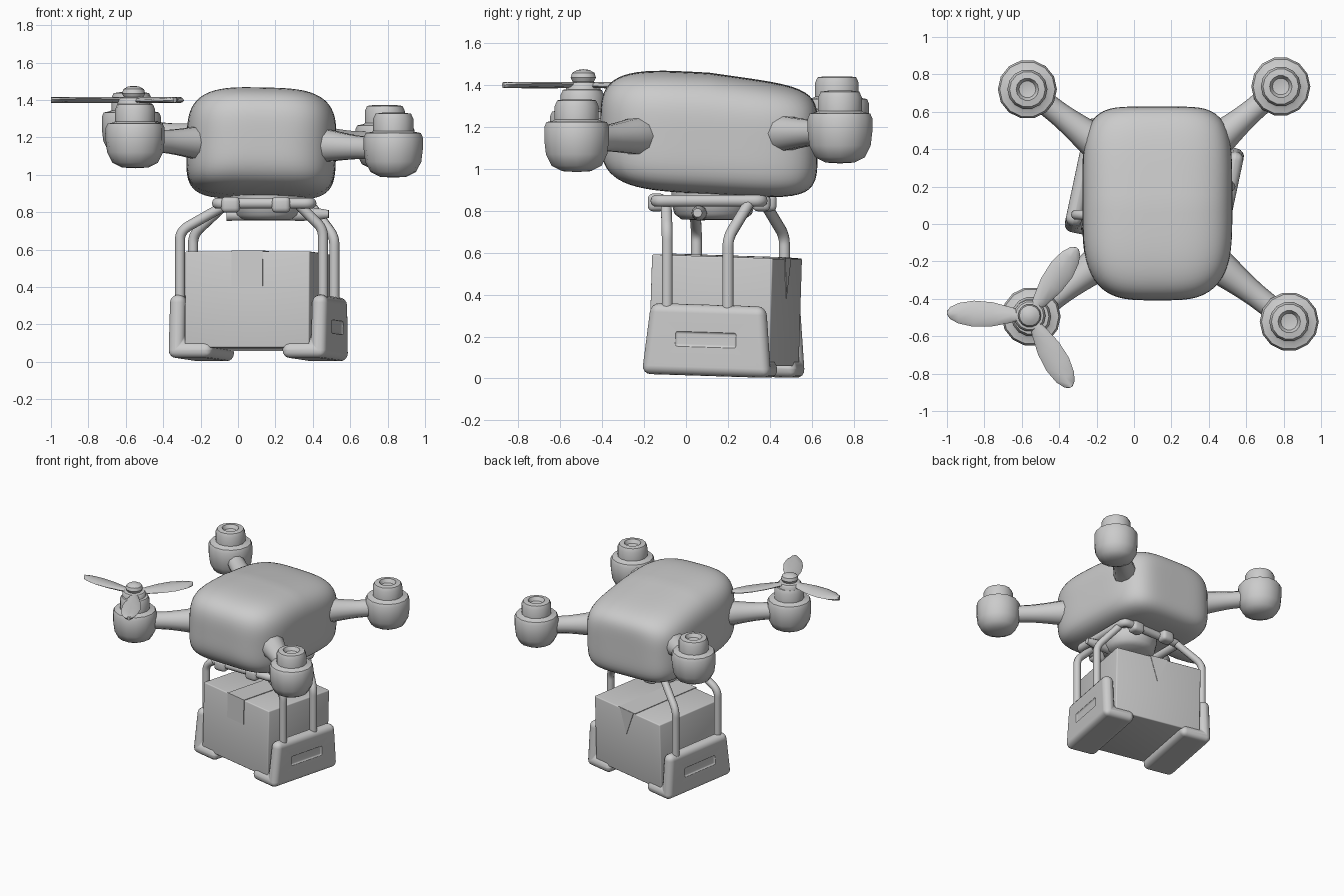
import bpy, bmesh
from math import sin, cos, pi, radians
from mathutils import Matrix, Vector

if "Cube" in bpy.data.objects:
    bpy.data.objects.remove(bpy.data.objects["Cube"], do_unlink=True)

grey = bpy.data.materials.new("plain_grey")
grey.use_nodes = True
grey.diffuse_color = (0.6, 0.6, 0.6, 1)
grey.node_tree.nodes["Principled BSDF"].inputs["Base Color"].default_value = (0.6, 0.6, 0.6, 1)

# Cargo frame: turned and tipped slightly under the body
CARGO = (Matrix.Translation((0.108, 0.178, 0)) @ Matrix.Rotation(radians(-12), 4, "Z")
         @ Matrix.Rotation(radians(-1.8), 4, "X"))


def activate(ob):
    bpy.ops.object.select_all(action="DESELECT")
    ob.select_set(True)
    bpy.context.view_layer.objects.active = ob


def finish(ob, angle=40):
    activate(ob)
    bpy.ops.object.shade_smooth_by_angle(angle=radians(angle))


def make(name, bm, matrix=None, bevel=0, segments=3, angle=40):
    """Turn a bmesh into a finished, optionally bevelled object."""
    bmesh.ops.recalc_face_normals(bm, faces=bm.faces[:])
    mesh = bpy.data.meshes.new(name)
    bm.to_mesh(mesh)
    bm.free()
    mesh.materials.append(grey)
    ob = bpy.data.objects.new(name, mesh)
    bpy.context.collection.objects.link(ob)
    if matrix:
        ob.matrix_world = matrix
    if bevel:
        mod = ob.modifiers.new("bevel", "BEVEL")
        mod.width, mod.segments = bevel, segments
        activate(ob)
        bpy.ops.object.modifier_apply(modifier="bevel")
    finish(ob, angle)
    return ob


def block(name, size, centre, matrix=None, bevel=0):
    bm = bmesh.new()
    bmesh.ops.create_cube(bm, size=1)
    for v in bm.verts:
        v.co = Vector(a * s + c for a, s, c in zip(v.co, size, centre))
    return make(name, bm, matrix, bevel)


def lathe(name, profile, matrix, sides):
    bm = bmesh.new()
    verts = [bm.verts.new((r, 0, z)) for r, z in profile]
    edges = [bm.edges.new(p) for p in zip(verts, verts[1:])]
    bmesh.ops.spin(bm, geom=verts + edges, axis=(0, 0, 1), cent=(0, 0, 0),
                   angle=2 * pi, steps=sides, use_duplicate=False)
    bmesh.ops.remove_doubles(bm, verts=bm.verts[:], dist=0.0005)
    return make(name, bm, matrix)


def tube(name, points, radius, radii=None, closed=False):
    curve = bpy.data.curves.new(name, "CURVE")
    curve.dimensions = "3D"
    curve.bevel_depth, curve.bevel_resolution = radius, 3
    curve.use_fill_caps = not closed
    line = curve.splines.new("NURBS")
    line.points.add(len(points) - 1)
    for i, p in enumerate(points):
        line.points[i].co = (*p, 1)
        line.points[i].radius = radii[i] if radii else 1
    line.order_u, line.resolution_u = 3, 6
    line.use_endpoint_u, line.use_cyclic_u = not closed, closed
    ob = bpy.data.objects.new(name, curve)
    bpy.context.collection.objects.link(ob)
    curve.materials.append(grey)
    activate(ob)
    bpy.ops.object.convert(target="MESH")
    finish(bpy.context.view_layer.objects.active)


# Body: soft squared shell, rounder on top and in front, sloping down to the rear
bm = bmesh.new()
bmesh.ops.create_cube(bm, size=2)
bmesh.ops.subdivide_edges(bm, edges=bm.edges[:], cuts=19, use_grid_fill=True)
for v in bm.verts:
    x, y, z = v.co
    p, q = (3.4 if z > 0 else 5), (3.9 if y < 0 else 5.5)
    k = ((abs(x) ** p + abs(z) ** p) ** (q / p) + abs(y) ** q) ** (-1 / q)
    x, y, z = x * k, y * k, z * k
    drop = 0.028 * y + 0.045 * max(0, y) * max(0, z)
    taper = 1 - (0.1 if y < 0 else 0.08) * y ** 4
    v.co = (x * 0.4 * taper, y * 0.518, z * 0.288 - drop)
make("body", bm, Matrix.Translation((0.125, 0.11, 1.17)) @ Matrix.Rotation(radians(1.2), 4, "Y"), angle=60)

# Four arms with motor pods
pod = [(0, 0), (0.07, 0.004), (0.122, 0.03), (0.15, 0.085), (0.158, 0.15), (0.158, 0.215), (0.148, 0.238),
       (0.115, 0.245), (0.107, 0.25), (0.107, 0.315), (0.095, 0.342), (0.06, 0.347), (0.045, 0.32), (0, 0.31)]
pods = {"front_right": (-0.55, -0.495, 1.035), "front_left": (0.83, -0.522, 0.985),
        "rear_left": (0.785, 0.735, 1.026), "rear_right": (-0.57, 0.72, 1.095)}
for place, pos in pods.items():
    lathe(place + "_motor", pod, Matrix.Translation(pos), 14)
    sx, sy = (1 if pos[0] > 0 else -1), (1 if pos[1] > 0 else -1)
    root = Vector((0.12 + sx * 0.2, 0.11 + sy * 0.23, 1.165))
    tip = Vector(pos) + Vector((0, 0, 0.15))
    tube(place + "_arm", [root.lerp(tip, t) for t in (0, 0.25, 0.5, 0.72, 1)], 0.06,
         [1.75, 1.6, 1.2, 1, 1.05])

# Propeller on the front right motor
HUB = Matrix.Translation((-0.558, -0.49, 1.4))
lathe("rotor_cap", [(0, -0.05), (0.085, -0.05), (0.085, 0), (0.075, 0.012), (0.052, 0.016),
                    (0.062, 0.035), (0.055, 0.058), (0.03, 0.072), (0, 0.076)], HUB, 14)
stations = [(0.03, 0.02), (0.1, 0.042), (0.2, 0.065), (0.3, 0.07), (0.38, 0.055), (0.425, 0.032), (0.442, 0.01)]
for n, turn in enumerate((178, 55, -60), 1):
    bm = bmesh.new()
    rings = []
    for r, w in stations:
        tilt = 0.14 * (1 - r)
        rings.append([bm.verts.new((r, w * cos(a) * cos(tilt), w * cos(a) * sin(tilt) + 0.015 * sin(a)))
                      for a in (k * pi / 4 for k in range(8))])
    for a, b in zip(rings, rings[1:]):
        for k in range(8):
            bm.faces.new((a[k], a[k - 1], b[k - 1], b[k]))
    bm.faces.new(rings[0])
    bm.faces.new(rings[-1])
    make(f"propeller_blade_{n}", bm, HUB @ Matrix.Rotation(radians(turn), 4, "Z"))

# Parcel with tape over its top
block("parcel", (0.68, 0.59, 0.515), (0, 0, 0.325), CARGO, 0.008)
block("tape_top", (0.17, 0.594, 0.006), (0, 0, 0.584), CARGO)
block("tape_front", (0.17, 0.006, 0.19), (0, -0.297, 0.492), CARGO)
bm = bmesh.new()
flap = bm.faces.new([bm.verts.new(p) for p in ((-0.07, 0.293, 0.585), (0.07, 0.293, 0.585), (0.01, 0.293, 0.39))])
moved = bmesh.ops.extrude_face_region(bm, geom=[flap])["geom"]
bmesh.ops.translate(bm, verts=[g for g in moved if isinstance(g, bmesh.types.BMVert)], vec=(0, 0.006, 0))
make("tape_back", bm, CARGO)

# Padded side cradles, hooked under the parcel, with a shallow grip groove
hook = [(0.432, 0.012), (0.432, 0.352), (0.345, 0.352), (0.345, 0.1), (0.19, 0.1), (0.19, 0.012)]
for side, s in (("left", 1), ("right", -1)):
    bm = bmesh.new()
    ends = [[bm.verts.new((s * x, e * (0.316 - 0.1 * z), z)) for x, z in hook] for e in (-1, 1)]
    for k in range(len(hook)):
        bm.faces.new((ends[0][k], ends[0][k - 1], ends[1][k - 1], ends[1][k]))
    for end in ends:
        bm.faces.new(end)
    cradle = make(side + "_cradle", bm, CARGO, 0.042, 4)
    cutter = block("groove_cutter", (0.03, 0.3, 0.075), (s * 0.438, 0, 0.185), CARGO, 0.014)
    cutter.hide_render = True
    mod = cradle.modifiers.new("groove", "BOOLEAN")
    mod.operation, mod.object, mod.solver = "DIFFERENCE", cutter, "EXACT"
    cradle.modifiers.new("even_shading", "WEIGHTED_NORMAL").keep_sharp = True
    activate(cradle)
    for step in ("groove", "even_shading"):
        bpy.ops.object.modifier_apply(modifier=step)
    bpy.data.objects.remove(cutter, do_unlink=True)

# Carrying tubes: straight up from the cradles, then bent in to the mount
tubes = {
    "front_left": [(0.455, -0.09, 0.2), (0.455, -0.09, 0.71), (0.33, -0.095, 0.835)],
    "rear_left": [(0.515, 0.2, 0.2), (0.515, 0.2, 0.67), (0.39, 0.3, 0.835)],
    "front_right": [(-0.31, 0.05, 0.2), (-0.31, 0.05, 0.7), (-0.08, 0.04, 0.83)],
    "rear_right": [(-0.24, 0.47, 0.2), (-0.24, 0.47, 0.68), (-0.08, 0.38, 0.83)],
}
for place, path in tubes.items():
    foot, bend, top = map(Vector, path)
    tube(place + "_carrying_tube",
         [foot, foot.lerp(bend, 0.5), foot.lerp(bend, 0.82), bend, bend.lerp(top, 0.45), top], 0.027)


# Mount under the body: rounded ring, puck, cross rod and clips
def ring_path(x, y, z, c=0.07):
    half = [(x - c, -y), (x, -y), (x, -y + c), (x, y - c), (x, y), (x - c, y)]
    return [(0.14 + a, 0.11 + b, z) for a, b in half + [(-a, -b) for a, b in half]]


tube("mount_ring", ring_path(0.25, 0.25, 0.848), 0.03, closed=True)
lathe("mount_puck", [(0, 0.755), (0.15, 0.758), (0.185, 0.785), (0.2, 0.84), (0.2, 0.92), (0, 0.92)],
      Matrix.Translation((0.16, 0.13, 0)), 24)
tube("cross_rod", [(-0.06, 0.08, 0.785), (0.2, 0.07, 0.787), (0.42, 0.06, 0.79), (0.485, 0.055, 0.79)], 0.036,
     [0.9, 0.9, 1.1, 0.6])
for n, (x, y) in enumerate(((-0.04, -0.14), (0.23, -0.14), (0.03, 0.39), (0.28, 0.36)), 1):
    block(f"mount_clip_{n}", (0.1, 0.085, 0.085), (x, y, 0.84), bevel=0.025)
